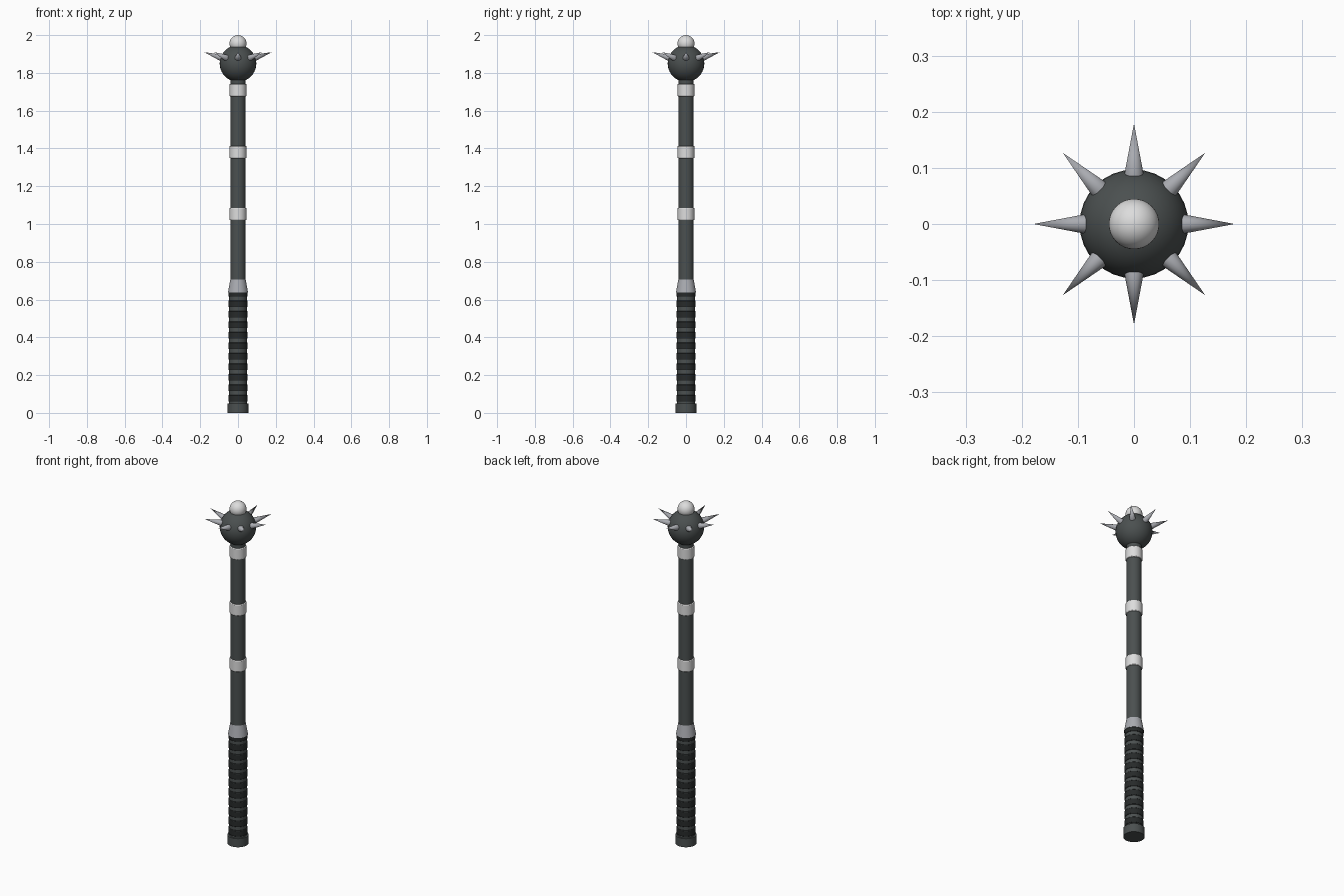
import bpy
import math
from mathutils import Vector

cube = bpy.data.objects.get("Cube")
if cube:
    bpy.data.objects.remove(cube, do_unlink=True)


def material(name, rgb):
    mat = bpy.data.materials.new(name)
    mat.use_nodes = True
    mat.diffuse_color = (*rgb, 1)
    mat.node_tree.nodes["Principled BSDF"].inputs["Base Color"].default_value = (*rgb, 1)
    return mat


IRON = material("dark iron", (0.07, 0.08, 0.08))
LEATHER = material("black leather", (0.02, 0.023, 0.023))
SILVER = material("pale silver", (0.72, 0.72, 0.72))
STEEL = material("blue grey steel", (0.4, 0.41, 0.44))


def finish(name, mat):
    obj = bpy.context.object
    obj.name = name
    obj.data.materials.append(mat)
    bpy.ops.object.shade_smooth_by_angle(angle=math.radians(35))
    return obj


def tapered(name, mat, z0, z1, r0, r1=None, sides=32, bevel=0):
    bpy.ops.mesh.primitive_cone_add(vertices=sides, radius1=r0, radius2=r0 if r1 is None else r1,
                                    depth=z1 - z0, location=(0, 0, (z0 + z1) / 2))
    obj = finish(name, mat)
    if bevel:
        mod = obj.modifiers.new("soft rim", 'BEVEL')
        mod.width = bevel
        mod.segments = 2
    return obj


def ball(name, mat, z, r):
    bpy.ops.mesh.primitive_uv_sphere_add(segments=32, ring_count=20, radius=r, location=(0, 0, z))
    return finish(name, mat)


# Shaft and its three bands
tapered("shaft", IRON, 0.65, 1.79, 0.04)
for i in range(3):
    z = 1.02 + 0.328 * i
    tapered(f"shaft_band_{i + 1}", SILVER, z, z + 0.066, 0.0445, bevel=0.004)

# Grip with leather wraps, pommel and collar
tapered("grip_core", IRON, 0.04, 0.65, 0.047)
for i in range(11):
    z = 0.077 + 0.0556 * i
    tapered(f"grip_wrap_{i + 1}", LEATHER, z - 0.018, z + 0.018, 0.051, bevel=0.004)
tapered("pommel", IRON, 0, 0.05, 0.056)
tapered("collar", STEEL, 0.638, 0.705, 0.053, 0.041)

# Head and top knob
HEAD_Z = 1.85
ball("head", IRON, HEAD_Z, 0.097)
ball("top_knob", SILVER, 1.955, 0.045)

# Ring of spikes tilted upward
tilt = math.radians(18.5)
for i in range(8):
    turn = math.tau * i / 8
    direction = Vector((math.cos(turn) * math.cos(tilt), math.sin(turn) * math.cos(tilt), math.sin(tilt)))
    start, tip = 0.091, 0.189
    bpy.ops.mesh.primitive_cone_add(vertices=12, radius1=0.0175, radius2=0, depth=tip - start,
                                    location=Vector((0, 0, HEAD_Z)) + direction * (start + tip) / 2,
                                    rotation=direction.to_track_quat('Z', 'Y').to_euler())
    finish(f"spike_{i + 1}", STEEL)
